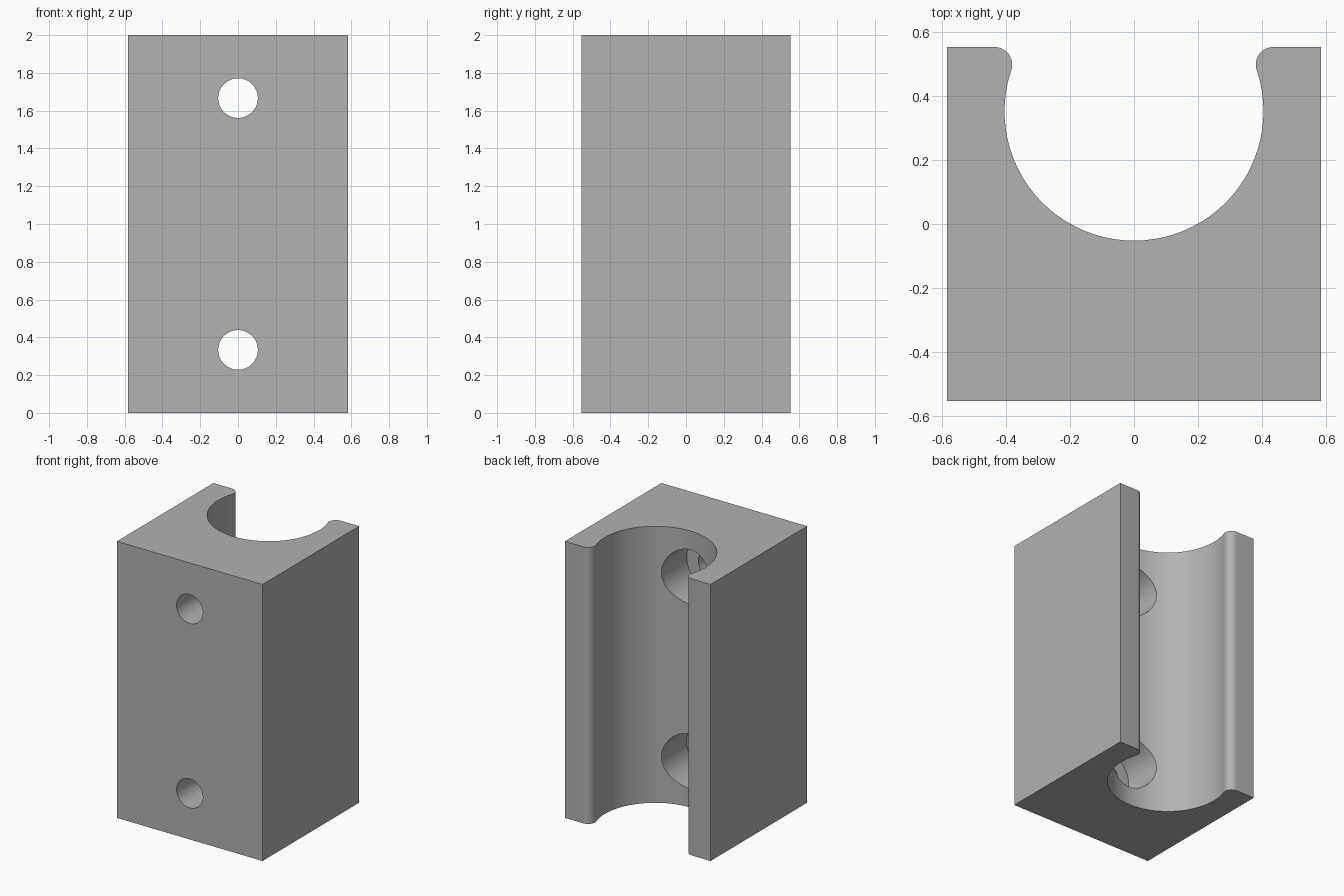
import bpy
import bmesh
import math
from mathutils import Vector

HALF_W, HALF_D, HEIGHT = 0.583, 0.552, 2.0
BORE, BORE_R = Vector((0, 0.352)), 0.404
LIP, LIP_R = Vector((0.435, 0.497)), 0.055

old = bpy.data.objects.get("Cube")
if old:
    bpy.data.objects.remove(old, do_unlink=True)

grey = bpy.data.materials.new("plain grey")
grey.use_nodes = True
grey.diffuse_color = (0.445, 0.445, 0.445, 1)
grey.node_tree.nodes["Principled BSDF"].inputs["Base Color"].default_value = grey.diffuse_color


def arc(center, radius, start, end, steps):
    angles = [start + (end - start) * i / steps for i in range(steps + 1)]
    return [center + radius * Vector((math.cos(a), math.sin(a))) for a in angles]


def make_object(name, bm):
    bmesh.ops.recalc_face_normals(bm, faces=bm.faces)
    mesh = bpy.data.meshes.new(name)
    bm.to_mesh(mesh)
    bm.free()
    mesh.materials.append(grey)
    obj = bpy.data.objects.new(name, mesh)
    bpy.context.collection.objects.link(obj)
    return obj


# Block outline: right half (rounded lip running into the bore), then mirrored
meet = math.atan2(LIP.y - BORE.y, LIP.x - BORE.x)
half = [Vector((HALF_W, -HALF_D)), Vector((HALF_W, HALF_D))]
half += arc(LIP, LIP_R, math.pi / 2, math.pi + meet, 12)
half += arc(BORE, BORE_R, meet, -math.pi / 2, 24)[1:]
outline = half + [Vector((-p.x, p.y)) for p in reversed(half[:-1])]

bm = bmesh.new()
base = bm.faces.new([bm.verts.new((p.x, p.y, 0)) for p in outline])
top = bmesh.ops.extrude_face_region(bm, geom=[base], use_keep_orig=True)["geom"]
bmesh.ops.translate(bm, vec=(0, 0, HEIGHT),
                    verts=[v for v in top if isinstance(v, bmesh.types.BMVert)])
block = make_object("bored_block", bm)


# Stepped drill: narrow through hole, wide counterbore opening into the bore
def stepped_drill(name, z, steps=48):
    bm = bmesh.new()
    rings = []
    for radius, y in [(0.105, -0.7), (0.105, -0.29), (0.197, -0.29), (0.197, 0.2)]:
        circle = arc(Vector((0, z)), radius, 0, math.tau, steps)[:-1]
        rings.append([bm.verts.new((p.x, y, p.y)) for p in circle])
    for a, b in zip(rings, rings[1:]):
        for i in range(steps):
            j = (i + 1) % steps
            bm.faces.new((a[i], a[j], b[j], b[i]))
    bm.faces.new(rings[0])
    bm.faces.new(rings[-1])
    drill = make_object(name, bm)
    drill.hide_render = True
    return drill


bpy.context.view_layer.objects.active = block
block.select_set(True)
for name, z in [("lower_drill", HEIGHT / 6), ("upper_drill", HEIGHT * 5 / 6)]:
    drill = stepped_drill(name, z)
    cut = block.modifiers.new(name, "BOOLEAN")
    cut.operation = "DIFFERENCE"
    cut.solver = "EXACT"
    cut.object = drill
    bpy.ops.object.modifier_apply(modifier=cut.name)
    bpy.data.objects.remove(drill, do_unlink=True)

bpy.ops.object.shade_smooth_by_angle(angle=math.radians(30))
